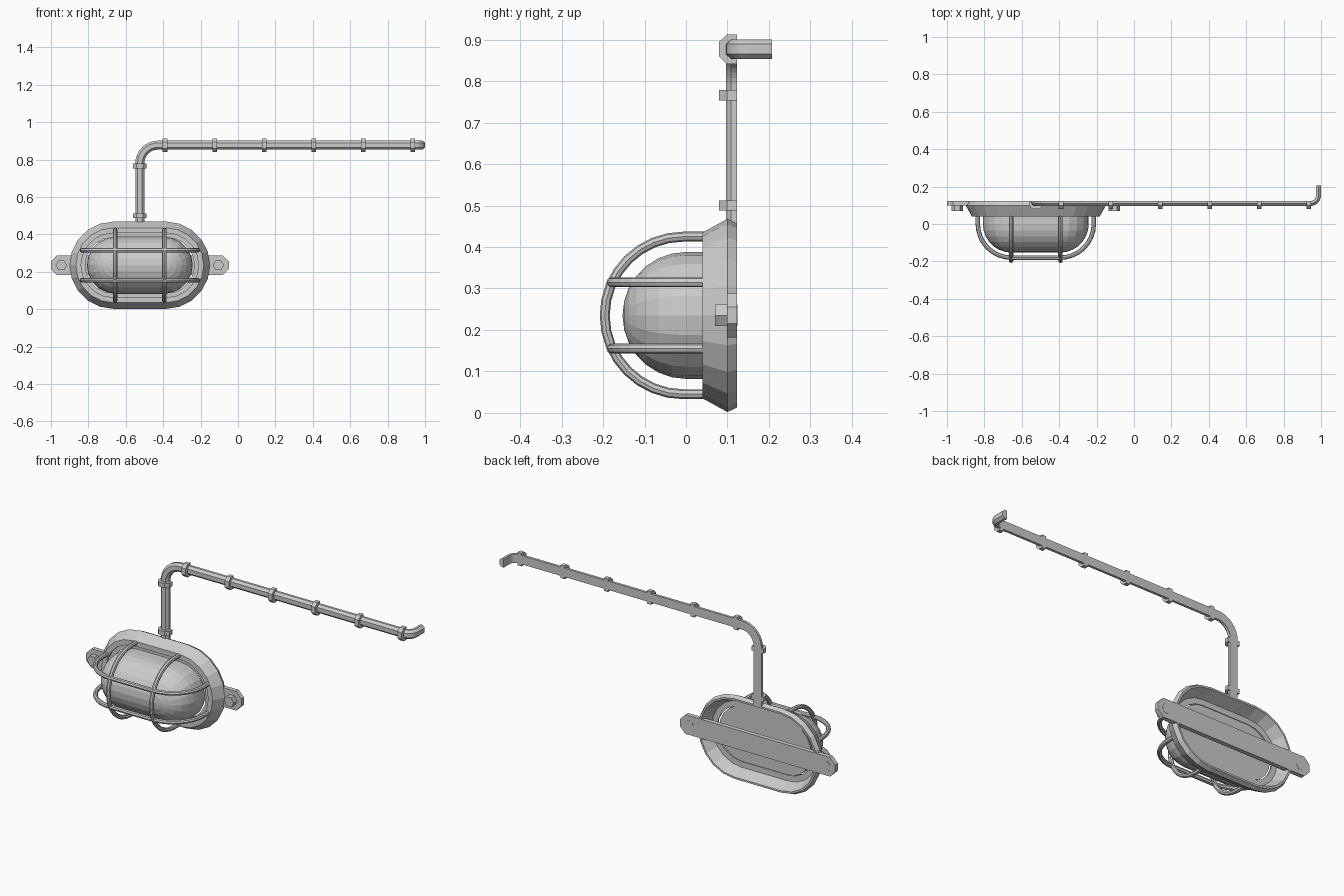
import bpy, bmesh
from math import sin, cos, pi
from mathutils import Vector

if "Cube" in bpy.data.objects:
    bpy.data.objects.remove(bpy.data.objects["Cube"])

CX, CZ, WALL = -0.525, 0.235, 0.123   # lamp centre and wall plane


def make(name, rings, closed_loop=False, caps=(True, True)):
    """Skin a list of equal-length vertex rings."""
    bm = bmesh.new()
    vr = [[bm.verts.new(p) for p in r] for r in rings]
    n = len(vr[0])
    pairs = list(zip(vr, vr[1:]))
    if closed_loop:
        pairs.append((vr[-1], vr[0]))
    for a, b in pairs:
        for i in range(n):
            j = (i + 1) % n
            bm.faces.new((a[i], a[j], b[j], b[i]))
    if not closed_loop:
        if caps[0]:
            bm.faces.new(vr[0])
        if caps[1]:
            bm.faces.new(vr[-1])
    bmesh.ops.remove_doubles(bm, verts=bm.verts[:], dist=1e-5)
    bmesh.ops.recalc_face_normals(bm, faces=bm.faces[:])
    me = bpy.data.meshes.new(name)
    bm.to_mesh(me)
    bm.free()
    ob = bpy.data.objects.new(name, me)
    bpy.context.collection.objects.link(ob)
    return ob


def stadium(half, r, y, seg):
    """Rounded slot outline in the xz plane."""
    pts = []
    for side, start in ((1, -pi / 2), (-1, pi / 2)):
        for i in range(seg + 1):
            a = start + pi * i / seg
            pts.append((CX + side * half + r * cos(a), y, CZ + r * sin(a)))
    return pts


def sweep(name, section, path, normals):
    """Sweep a (across, out) section along a path with given out-directions."""
    path = [Vector(p) for p in path]
    rings = []
    for i, (p, n) in enumerate(zip(path, normals)):
        t = (path[min(i + 1, len(path) - 1)] - path[max(i - 1, 0)]).normalized()
        n = Vector(n)
        u = t.cross(n).normalized()
        rings.append([p + u * a + n * b for a, b in section])
    return make(name, rings)


def prism(name, outline, y0, y1):
    """Extrude an (x, z) outline along y."""
    return make(name, [[(x, y, z) for x, z in outline] for y in (y0, y1)])


# Bezel: hollow slanted shell with a recessed seat
bezel = [(0.172, 0.04), (0.2, 0.04), (0.233, 0.1), (0.222, WALL), (0.212, WALL),
         (0.182, 0.06), (0.15, 0.06), (0.15, 0.052), (0.172, 0.052)]
make("bezel", [stadium(0.142, r, y, 10) for r, y in bezel], closed_loop=True)

# Glass dome: capsule with a short straight skirt
R = 0.153
dome = [(R, 0.056), (R, 0.0)]
dome += [(R * cos(a), -R * sin(a)) for a in (pi / 2 * i / 7 for i in range(1, 7))]
dome.append((0.0005, -R))
make("glass_dome", [stadium(0.13, r, y, 10) for r, y in dome])

# Wire guard
rod = [(0.012 * cos(pi * i / 4), 0.012 * sin(pi * i / 4)) for i in range(8)]
for k, x in enumerate((CX - 0.132, CX + 0.132)):
    pts = [(x, 0.045, CZ + 0.19)]
    for i in range(17):
        a = pi * i / 16
        pts.append((x, -0.006 - 0.19 * sin(a), CZ + 0.19 * cos(a)))
    pts.append((x, 0.045, CZ - 0.19))
    sweep(f"guard_hoop_{k + 1}", rod, pts, [(1, 0, 0)] * len(pts))
for k, z in enumerate((CZ - 0.08, CZ + 0.08)):
    pts = [(CX - 0.31, 0.045, z)]
    for side in (-1, 1):
        for i in range(9):
            a = pi / 2 * (i / 8 if side < 0 else 1 - i / 8)
            pts.append((CX + side * (0.13 + 0.18 * cos(a)), -0.18 * sin(a), z))
    pts.append((CX + 0.31, 0.045, z))
    sweep(f"guard_rail_{k + 1}", rod, pts, [(0, 0, 1)] * len(pts))

# Mounting strap with chamfered ends, and hex bolts
h, L, c = 0.053, 0.476, 0.033
prism("mounting_strap", [(CX + x, CZ + z) for x, z in (
    (-L, -h + c), (-L + c, -h), (L - c, -h), (L, -h + c),
    (L, h - c), (L - c, h), (-L + c, h), (-L, h - c))], 0.099, WALL)
for k, x in enumerate((CX - 0.42, CX + 0.42)):
    prism(f"bolt_{k + 1}", [(x + 0.03 * cos(pi * i / 3), CZ + 0.03 * sin(pi * i / 3))
                            for i in range(6)], 0.07, WALL + 0.001)

# Conduit: half-octagon section lying flat on the wall
half_oct = [(-0.024, 0), (-0.024, 0.014), (-0.012, 0.027),
            (0.012, 0.027), (0.024, 0.014), (0.024, 0)]
PZ, B = 0.877, 0.097
path, nrm = [(CX, WALL, 0.455)], [(0, -1, 0)]
for i in range(9):
    a = pi / 2 * i / 8
    path.append((CX + B - B * cos(a), WALL, PZ - B + B * sin(a)))
    nrm.append((0, -1, 0))
for i in range(7):
    a = pi / 2 * i / 6
    path.append((0.943 + 0.03 * sin(a), 0.153 - 0.03 * cos(a), PZ))
    nrm.append((sin(a), -cos(a), 0))
path.append((0.973, 0.207, PZ))
nrm.append((1, 0, 0))
sweep("conduit", half_oct, path, nrm)

# Conduit clips
clip = [(-0.036, 0), (-0.036, 0.024), (-0.018, 0.043),
        (0.018, 0.043), (0.036, 0.024), (0.036, 0)]
spots = [((CX, WALL, z), (0, 0, 1)) for z in (0.5, 0.766)]
spots += [((-0.39 + 0.265 * i, WALL, PZ), (1, 0, 0)) for i in range(6)]
for k, (p, d) in enumerate(spots):
    p, d = Vector(p), Vector(d) * 0.0125
    sweep(f"conduit_clip_{k + 1}", clip, (p - d, p + d), [(0, -1, 0)] * 2)
